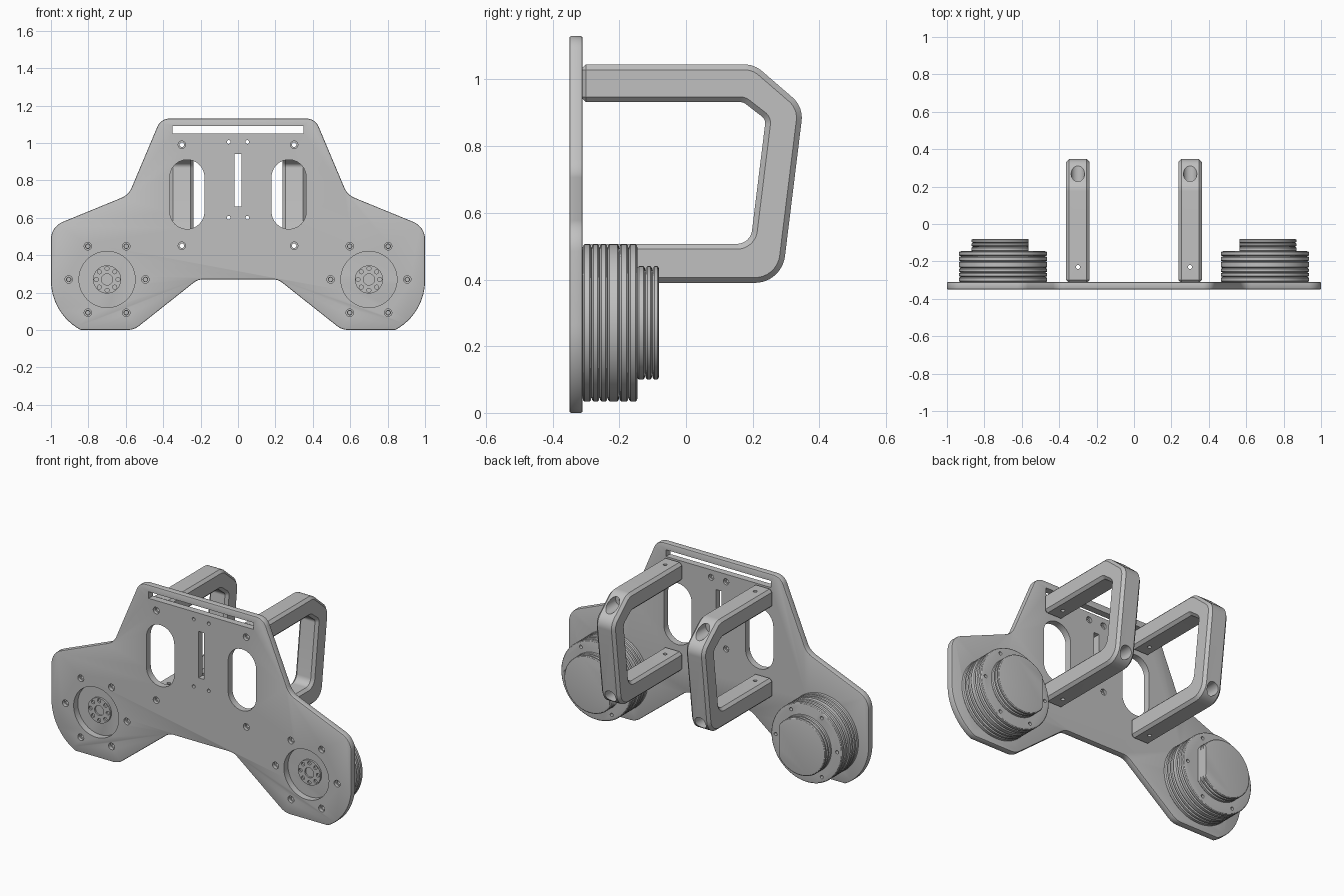
import bpy, bmesh, math
from mathutils import Vector

cube = bpy.data.objects.get("Cube")
if cube:
    bpy.data.objects.remove(cube)

grey = bpy.data.materials.new("machined_grey")
grey.use_nodes = True
colour = (0.53, 0.53, 0.53, 1)
grey.diffuse_color = colour
for node in grey.node_tree.nodes:
    if node.type == 'BSDF_PRINCIPLED':
        node.inputs["Base Color"].default_value = colour
        node.inputs["Roughness"].default_value = 0.6

PLACE = {'x': lambda a, b, d: (d, a, b),
         'y': lambda a, b, d: (a, d, b),
         'z': lambda a, b, d: (a, b, d)}


def rounded(corners, steps=8):
    """Closed outline from (a, b, radius) corners."""
    pts = []
    n = len(corners)
    for i, (a, b, r) in enumerate(corners):
        p = Vector((a, b))
        if r == 0:
            pts.append(p)
            continue
        u = (Vector(corners[i - 1][:2]) - p).normalized()
        v = (Vector(corners[(i + 1) % n][:2]) - p).normalized()
        half = u.angle(v) / 2
        t = r / math.tan(half)
        c = p + (u + v).normalized() * r / math.sin(half)
        start, end = p + u * t - c, p + v * t - c
        pts += [c + start.lerp(end, k / steps).normalized() * r for k in range(steps + 1)]
    return pts


def circle(a, b, r, n=24):
    return [(a + r * math.cos(math.tau * k / n), b + r * math.sin(math.tau * k / n)) for k in range(n)]


def box(a0, a1, b0, b1, r=0):
    return rounded([(a0, b0, r), (a1, b0, r), (a1, b1, r), (a0, b1, r)])


def ring(a, b, r, count):
    return [(a + r * math.cos(math.tau * k / count), b + r * math.sin(math.tau * k / count))
            for k in range(count)]


def loft(bm, rings):
    """Skin equal rings of points and close both ends."""
    loops = [[bm.verts.new(p) for p in pts] for pts in rings]
    n = len(loops[0])
    for lo, hi in zip(loops, loops[1:]):
        for k in range(n):
            bm.faces.new((lo[k], lo[(k + 1) % n], hi[(k + 1) % n], hi[k]))
    bm.faces.new(loops[0][::-1])
    bm.faces.new(loops[-1])


def finish(name, bm):
    bmesh.ops.recalc_face_normals(bm, faces=bm.faces[:])
    mesh = bpy.data.meshes.new(name)
    bm.to_mesh(mesh)
    bm.free()
    mesh.materials.append(grey)
    obj = bpy.data.objects.new(name, mesh)
    bpy.context.scene.collection.objects.link(obj)
    return obj


def prisms(name, solids):
    """Solids are (outline, low, high, axis)."""
    bm = bmesh.new()
    for pts, lo, hi, axis in solids:
        loft(bm, [[PLACE[axis](p[0], p[1], d) for p in pts] for d in (lo, hi)])
    return finish(name, bm)


def detail(obj, bevel=0, segments=1, cuts=None):
    """Chamfer the rims, cut the holes, and shade."""
    if bevel:
        m = obj.modifiers.new("rim", 'BEVEL')
        m.width, m.segments = bevel, segments
        m.limit_method, m.angle_limit = 'ANGLE', math.radians(60)
        m.use_clamp_overlap = False
    cutter = None
    if cuts:
        cutter = prisms("hole_cutter", cuts)
        cutter.hide_render = True
        m = obj.modifiers.new("holes", 'BOOLEAN')
        m.operation, m.solver, m.object = 'DIFFERENCE', 'EXACT', cutter
        m.use_self = True
    bpy.context.view_layer.update()
    mesh = bpy.data.meshes.new_from_object(obj.evaluated_get(bpy.context.evaluated_depsgraph_get()))
    obj.modifiers.clear()
    obj.data = mesh
    if cutter:
        bpy.data.objects.remove(cutter)
    bpy.ops.object.select_all(action='DESELECT')
    obj.select_set(True)
    bpy.context.view_layer.objects.active = obj
    bpy.ops.object.shade_smooth_by_angle(angle=math.radians(30))


FRONT, BACK = -0.35, -0.31
MX, MZ = 0.7, 0.27          # motor centre
HX = 0.3                    # handle centre
BOLTS_Z = (0.99, 0.45)

# Face plate outline, one half mirrored to the other
half = [(0.413, 1.13, 0.07), (0.585, 0.722, 0.1), (1, 0.552, 0.1)]
for k in range(13):
    a = math.radians(-62 * k / 12)
    half.append((0.7 + 0.3 * math.cos(a), max(0, 0.265 + 0.3 * math.sin(a)), 0))
half += [(0.556, 0, 0.1), (0.215, 0.27, 0.08)]
outline = rounded(half + [(-x, z, r) for x, z, r in reversed(half)])

# Plate openings
cuts = [(box(-0.35, 0.35, 1.05, 1.09), -1, 0, 'y'),
        (box(-0.018, 0.018, 0.66, 0.94), -1, 0, 'y')]
for s in (1, -1):
    cuts.append((box(s * 0.272 - 0.0925, s * 0.272 + 0.0925, 0.54, 0.91, 0.092), -1, 0, 'y'))
    cuts.append((circle(s * MX, MZ, 0.15, 64), -1, 0, 'y'))
    for x, z in ring(s * MX, MZ, 0.205, 6) + [(s * HX, z) for z in BOLTS_Z]:
        cuts.append((circle(x, z, 0.012), -1, 0, 'y'))
        cuts.append((circle(x, z, 0.02), -1, FRONT + 0.02, 'y'))
    for z in (1.005, 0.6):
        cuts.append((circle(s * 0.05, z, 0.01), -1, 0, 'y'))
        cuts.append((circle(s * 0.05, z, 0.018), BACK - 0.015, 0, 'y'))
plate = prisms("face_plate", [(outline, FRONT, BACK, 'y')])
detail(plate, 0.006, 2, cuts)

# Handle side profile: outer edge, then inner edge
grip = rounded([(-0.316, 1.045, 0), (0.205, 1.045, 0.08), (0.352, 0.918, 0.08),
                (0.287, 0.39, 0.09), (-0.316, 0.39, 0), (-0.316, 0.507, 0),
                (0.193, 0.507, 0.045), (0.239, 0.88, 0.025), (0.172, 0.932, 0.03),
                (-0.316, 0.932, 0)])


def ribs(edges, radius):
    """Lathe profile of rounded bands between the given depths."""
    profile = []
    for y0, y1 in zip(edges, edges[1:]):
        profile += [(radius - 0.012, y0), (radius - 0.004, y0 + 0.002), (radius, y0 + 0.006),
                    (radius, y1 - 0.006), (radius - 0.004, y1 - 0.002), (radius - 0.012, y1 - 0.0005)]
    return profile


def lathe(name, cx, profile, flat=None):
    """Turned part about the y axis; flat trims the side facing the middle."""
    bm = bmesh.new()
    side = math.copysign(1, cx)
    rings = []
    for r, y in profile:
        pts = circle(0, 0, r, 80)
        if flat:
            pts = [(max(a, -flat), b) for a, b in pts]
        rings.append([(cx + side * a, y, MZ + b) for a, b in pts])
    loft(bm, rings)
    return finish(name, bm)


for s, side in ((1, "left"), (-1, "right")):
    # Handle with long bolt bores, counterbores and cross pins
    handle = prisms("handle_" + side, [(grip, s * HX - 0.0625, s * HX + 0.0625, 'x')])
    bores = [(circle(s * HX, -0.23, 0.011), 0.2, 1.2, 'z')]
    for z in BOLTS_Z:
        bores.append((circle(s * HX, z, 0.012), -1, 1, 'y'))
        bores.append((circle(s * HX, z, 0.036, 32), 0.19, 1, 'y'))
    detail(handle, 0.016, 1, bores)

    # Ribbed motor body with blind bolt holes on both faces
    body = lathe("motor_body_" + side, s * MX,
                 ribs([-0.3105, -0.283, -0.259, -0.235, -0.2, -0.172, -0.145], 0.236))
    holes = []
    for x, z in ring(s * MX, MZ, 0.205, 6):
        holes += [(circle(x, z, 0.01), -1, -0.28, 'y'), (circle(x, z, 0.01), -0.17, 0, 'y')]
    detail(body, cuts=holes)

    # Rear cap with a flat on its inner side
    cap = lathe("motor_cap_" + side, s * MX, ribs([-0.147, -0.122, -0.101, -0.08], 0.17), 0.135)
    detail(cap)

    # Output hub in the recess
    hub = prisms("motor_hub_" + side, [(circle(s * MX, MZ, 0.075, 48), -0.322, -0.305, 'y')])
    dimples = [(circle(x, z, 0.011, 16), -1, -0.312, 'y') for x, z in ring(s * MX, MZ, 0.058, 8)]
    dimples.append((circle(s * MX, MZ, 0.03), -1, -0.312, 'y'))
    detail(hub, cuts=dimples)
